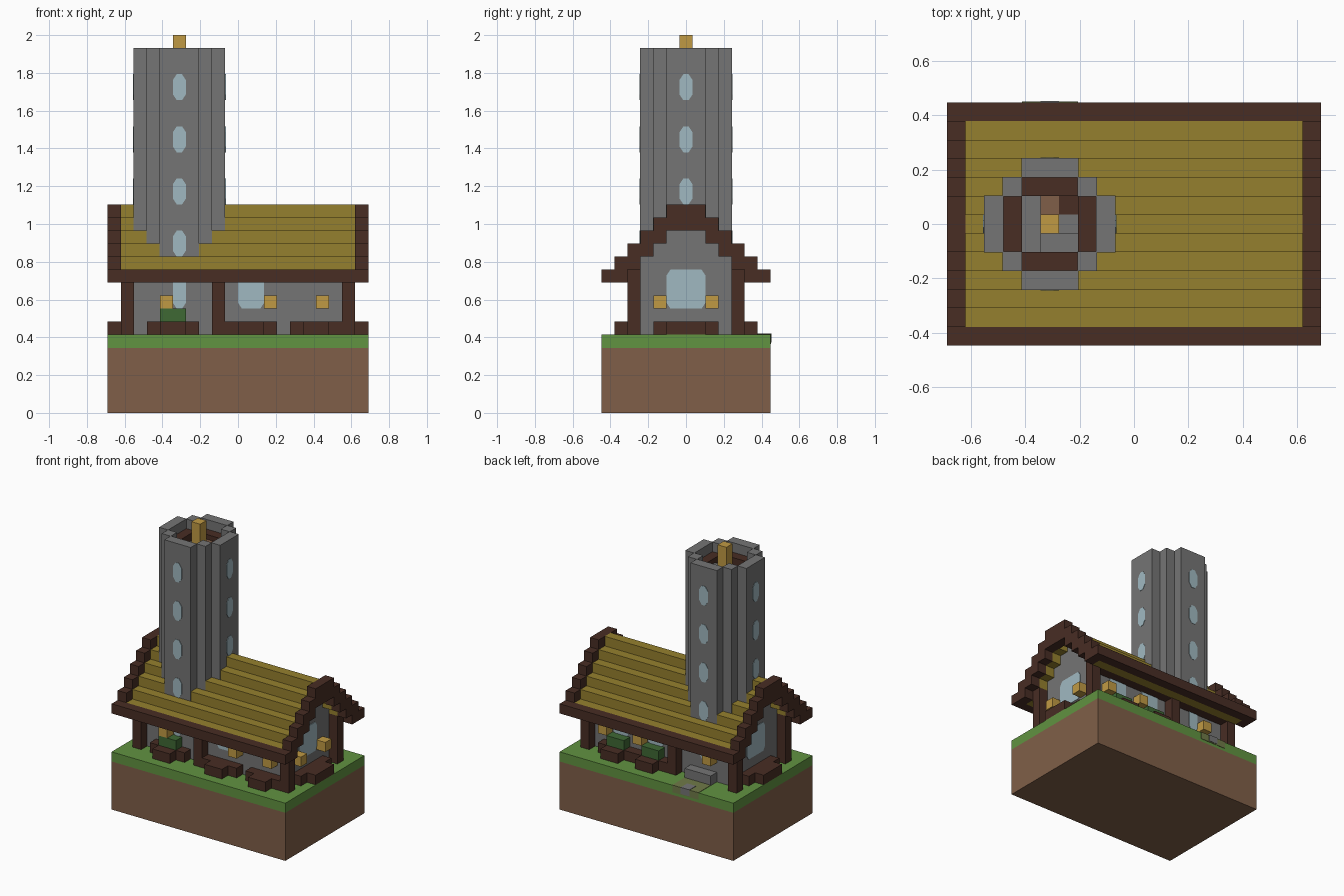
import bpy, bmesh
from mathutils import Vector

cube = bpy.data.objects.get("Cube")
if cube:
    bpy.data.objects.remove(cube, do_unlink=True)

U = 2 / 29                      # one block
ORIGIN = Vector((10, 6.5, 0))   # block grid centre


def material(name, rgb):
    lin = [((c / 255 + 0.055) / 1.055) ** 2.4 for c in rgb] + [1]
    m = bpy.data.materials.new(name)
    m.use_nodes = True
    m.diffuse_color = lin
    m.node_tree.nodes["Principled BSDF"].inputs["Base Color"].default_value = lin
    return m


DIRT = material("dirt brown", (128, 95, 72))
GRASS = material("grass green", (97, 147, 65))
STONE = material("stone grey", (117, 117, 117))
WOOD = material("dark wood", (72, 45, 36))
STRAW = material("straw yellow", (149, 128, 46))
GOLD = material("lantern gold", (192, 154, 68))
GLASS = material("pale glass", (160, 185, 193))
LEAF = material("leaf green", (62, 104, 52))
PATH = material("worn path", (112, 122, 72))


def finish(name, bm, mat):
    bmesh.ops.recalc_face_normals(bm, faces=bm.faces)
    mesh = bpy.data.meshes.new(name)
    bm.to_mesh(mesh)
    bm.free()
    mesh.materials.append(mat)
    ob = bpy.data.objects.new(name, mesh)
    bpy.context.scene.collection.objects.link(ob)


def blocks(name, mat, boxes, grow=0):
    """Boxes given as x0, x1, y0, y1, z0, z1 in block units."""
    bm = bmesh.new()
    for x0, x1, y0, y1, z0, z1 in boxes:
        lo = Vector((x0 - grow, y0 - grow, z0))
        hi = Vector((x1 + grow, y1 + grow, z1))
        for v in bmesh.ops.create_cube(bm, size=1)["verts"]:
            p = Vector(l + (h - l) * (c + 0.5) for l, h, c in zip(lo, hi, v.co))
            v.co = (p - ORIGIN) * U
    finish(name, bm, mat)


def panes(name, items):
    """Thin cut-corner plates: axis, plane, span start, span end, z0, z1."""
    bm = bmesh.new()
    for axis, plane, a0, a1, z0, z1 in items:
        ch, cv = 0.3, 0.45
        outline = [(a0 + ch, z0), (a1 - ch, z0), (a1, z0 + cv), (a1, z1 - cv),
                   (a1 - ch, z1), (a0 + ch, z1), (a0, z1 - cv), (a0, z0 + cv)]
        rings = []
        for p in (plane - 0.06, plane + 0.06):
            pts = [(p, a, z) if axis == "x" else (a, p, z) for a, z in outline]
            rings.append([bm.verts.new((Vector(q) - ORIGIN) * U) for q in pts])
        bm.faces.new(rings[0])
        bm.faces.new(rings[1])
        for n in range(8):
            m = (n + 1) % 8
            bm.faces.new((rings[0][n], rings[0][m], rings[1][m], rings[1][n]))
    finish(name, bm, GLASS)


def both_sides(x0, x1, outer, inner, z):
    """A pair of strips mirrored across the ridge line."""
    return [(x0, x1, 6.5 - outer, 6.5 - inner, z, z + 1),
            (x0, x1, 6.5 + inner, 6.5 + outer, z, z + 1)]


# Ground
blocks("dirt_base", DIRT, [(0, 20, 0, 13, 0, 5)])
blocks("grass_layer", GRASS, [(0, 20, 0, 13, 5, 6)])
blocks("path", PATH, [(4, 7, 11, 13.04, 5.3, 6.04)])
blocks("path_stone", STONE, [(5, 6, 12, 13.08, 5.4, 6.08)])
blocks("door_step", STONE, [(4, 7, 10, 11, 6, 7)])

# Walls with stepped gables
walls = [(2, 18, 3, 10, 6, 11)]
for n in range(1, 5):
    half = 4.5 - n
    walls.append((2, 18, 6.5 - half, 6.5 + half, 10 + n, 11 + n))
blocks("house_walls", STONE, walls)

# Timber frame
blocks("corner_and_middle_posts", WOOD,
       [(x, x + 1, y, y + 1, 6, 10) for x in (1, 8, 18) for y in (2, 10)])
blocks("wall_plates", WOOD, both_sides(1, 19, 4.5, 3.5, 10))

# Stepped roof, one block below the gable trim
straw, trim = [], []
for n in range(6):
    straw += both_sides(1, 19, 5.5 - n, max(4.5 - n, 0), 10 + n)
    for x in (0, 19):
        inner = 4.5 - n if n < 4 else 0
        trim += both_sides(x, x + 1, 6.5 - n, inner, 10 + n)
blocks("roof_thatch", STRAW, straw)
blocks("gable_trim", WOOD, trim)
blocks("eaves", WOOD, both_sides(1, 19, 6.5, 5.5, 10))

# Round tower with open top
blocks("tower_shaft", STONE,
       [(2, 9, 5, 8, 11, 26), (3, 8, 4, 9, 11, 26), (4, 7, 3, 10, 11, 26)], 0.02)
rim = [(2, 3, 5, 8), (8, 9, 5, 8), (4, 7, 3, 4), (4, 7, 9, 10)]
rim += [(x, x + 1, y, y + 1) for x in (3, 7) for y in (4, 8)]
blocks("tower_rim", STONE, [r + (25.5, 28) for r in rim], 0.02)
blocks("tower_walkway", WOOD,
       [(3, 4, 5, 8, 26, 27), (7, 8, 5, 8, 26, 27), (4, 7, 4, 5, 26, 27),
        (4, 7, 8, 9, 26, 27), (6, 7, 7, 8, 25.9, 26.5)])
blocks("tower_stair", STONE, [(6, 7, 6, 7, 25.5, 26.5), (4, 5, 5, 8, 25.5, 26.2)])
blocks("tower_landing", DIRT, [(5, 6, 7, 8, 25.5, 26.5)])
blocks("beacon", GOLD, [(5, 6, 6, 7, 25.5, 29)])

# Windows
windows = []
for z in (12, 16, 20, 24):
    windows += [("y", 3, 5, 6, z, z + 2), ("y", 10, 5, 6, z, z + 2)]
    if z > 12:
        windows += [("x", 2, 6, 7, z, z + 2), ("x", 9, 6, 7, z, z + 2)]
panes("tower_windows", windows)
panes("gable_windows", [("x", x, 5, 8, 8, 11) for x in (2, 18)])
panes("side_windows",
      [("y", 3, 5, 6, 8, 11), ("y", 3, 10, 12, 8, 11), ("y", 10, 5, 6, 8, 11),
       ("y", 10, 10, 12, 8, 11), ("y", 10, 14, 16, 8, 11)])

# Lanterns on the walls
lanterns = [(x, x + 1, y, y + 1, 8, 9) for x in (4, 12, 16) for y in (2, 10)]
lanterns += [(18, 19, y, y + 1, 8, 9) for y in (4, 8)]
blocks("lanterns", GOLD, lanterns)

# Planters with rounded fronts, and shrubs
planters = []
for x in (3, 9, 14):
    planters += [(x, x + 4, 2, 3, 6, 7), (x + 1, x + 3, 1, 2, 6, 7)]
for x in (9, 13):
    planters += [(x, x + 4, 10, 11, 6, 7), (x + 1, x + 3, 11, 12, 6, 7)]
for near, far in ((1, 0), (18, 19)):
    planters += [(near, near + 1, 4, 9, 6, 7), (far, far + 1, 5, 8, 6, 7)]
blocks("planters", WOOD, planters)
blocks("shrubs", LEAF,
       [(4, 6, 2, 3, 7, 8), (10, 12, 10, 11, 7, 8), (14, 16, 10, 11, 7, 8)])
